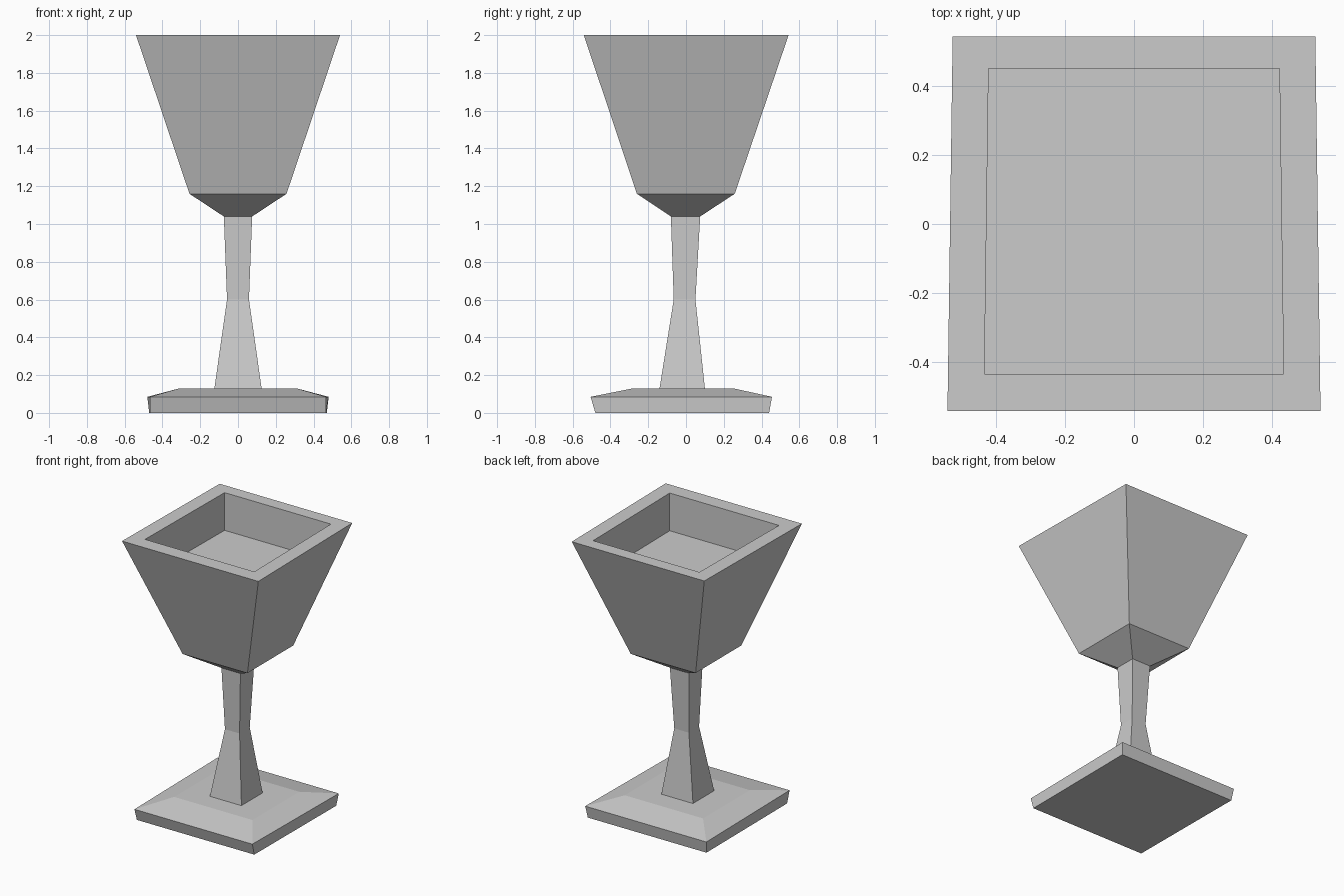
import bpy
import bmesh

if "Cube" in bpy.data.objects:
    bpy.data.objects.remove(bpy.data.objects["Cube"])


def loft(name, rings, cap_start=False, cap_end=False):
    """Join four-sided rings: (z, front half width, back half width, y front, y back)."""
    bm = bmesh.new()
    loops = []
    for z, wf, wb, y0, y1 in rings:
        corners = ((-wf, y0), (wf, y0), (wb, y1), (-wb, y1))
        loops.append([bm.verts.new((x, y, z)) for x, y in corners])
    for a, b in zip(loops, loops[1:]):
        for i in range(4):
            j = (i + 1) % 4
            bm.faces.new((a[i], a[j], b[j], b[i]))
    if cap_start:
        bm.faces.new(loops[0][::-1])
    if cap_end:
        bm.faces.new(loops[-1])
    mesh = bpy.data.meshes.new(name)
    bm.to_mesh(mesh)
    bm.free()
    obj = bpy.data.objects.new(name, mesh)
    bpy.context.collection.objects.link(obj)
    return obj


# Rings shared by neighbouring parts, so no faces are hidden inside
stem_foot = (0.13, 0.125, 0.125, -0.14, 0.10)
stem_top = (1.04, 0.075, 0.075, -0.08, 0.075)

# Square foot with a shallow bevel up to the stem
loft("foot", [
    (0.00, 0.465, 0.47, -0.48, 0.44),
    (0.085, 0.467, 0.48, -0.505, 0.455),
    (0.13, 0.31, 0.31, -0.28, 0.25),
    stem_foot,
], cap_start=True)

# Waisted stem
loft("stem", [
    stem_foot,
    (0.60, 0.058, 0.058, -0.065, 0.05),
    stem_top,
])

# Flared bowl, flat rim, straight-sided recess and floor
loft("bowl", [
    stem_top,
    (1.16, 0.257, 0.257, -0.26, 0.258),
    (2.00, 0.54, 0.525, -0.541, 0.543),
    (2.00, 0.433, 0.421, -0.434, 0.45),
    (1.73, 0.433, 0.421, -0.434, 0.45),
], cap_end=True)
